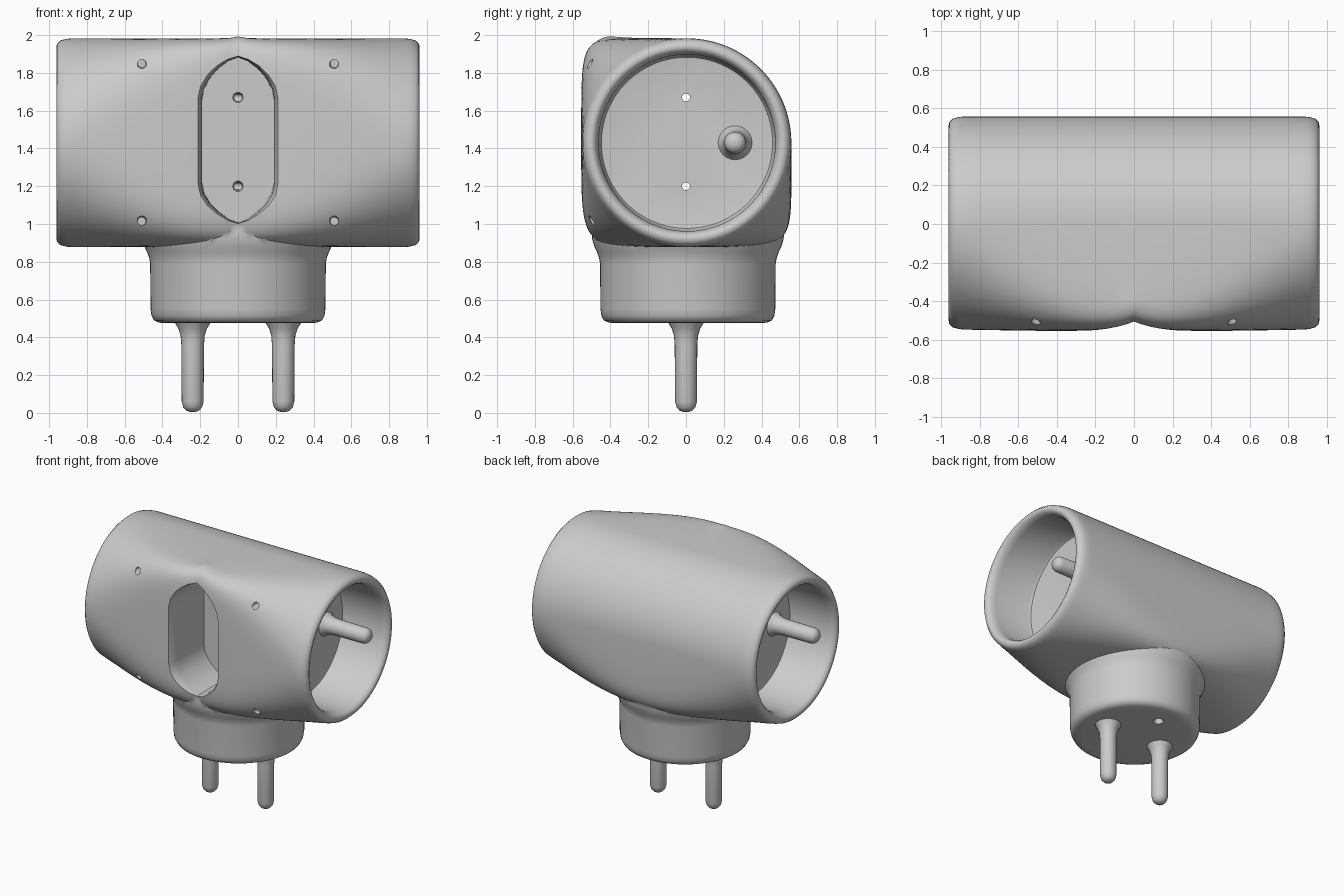
import bpy, bmesh, math
from mathutils import Matrix, Vector

cube = bpy.data.objects.get("Cube")
if cube:
    bpy.data.objects.remove(cube, do_unlink=True)

grey = bpy.data.materials.new("light grey plastic")
grey.use_nodes = True
colour = (0.6, 0.6, 0.6, 1)
grey.diffuse_color = colour
grey.node_tree.nodes["Principled BSDF"].inputs["Base Color"].default_value = colour

MID = 1.43          # height of the barrel axis
R = 0.553           # barrel radius


def loft(name, rings, matrix=Matrix()):
    """Skin a row of equal rings and cap both ends."""
    bm = bmesh.new()
    rows = [[bm.verts.new(matrix @ Vector(p)) for p in ring] for ring in rings]
    for a, b in zip(rows, rows[1:]):
        for i in range(len(a)):
            j = (i + 1) % len(a)
            bm.faces.new((a[i], a[j], b[j], b[i]))
    bm.faces.new(rows[0])
    bm.faces.new(rows[-1])
    bmesh.ops.recalc_face_normals(bm, faces=bm.faces)
    mesh = bpy.data.meshes.new(name)
    bm.to_mesh(mesh)
    bm.free()
    mesh.materials.append(grey)
    obj = bpy.data.objects.new(name, mesh)
    bpy.context.collection.objects.link(obj)
    return obj


def lathe(name, profile, matrix=Matrix(), sides=24):
    """Turn (radius, height) points about the local z axis."""
    turns = [2 * math.pi * i / sides for i in range(sides)]
    return loft(name, [[(r * math.cos(t), r * math.sin(t), h) for t in turns]
                       for r, h in profile], matrix)


def combine(target, tool, operation):
    mod = target.modifiers.new(operation, 'BOOLEAN')
    mod.operation = operation
    mod.solver = 'EXACT'
    mod.object = tool
    bpy.context.view_layer.objects.active = target
    bpy.ops.object.modifier_apply(modifier=mod.name)
    bpy.data.objects.remove(tool, do_unlink=True)


def smooth(obj, degrees=40):
    bpy.ops.object.select_all(action='DESELECT')
    obj.select_set(True)
    bpy.context.view_layer.objects.active = obj
    bpy.ops.object.shade_smooth_by_angle(angle=math.radians(degrees))


def section(x, r, bulge, count=96):
    """Barrel section: round where bulge is 0, squarer (except top back) as it grows."""
    notch = math.exp(-abs(x) / 0.11)
    points = []
    for i in range(count):
        t = 2 * math.pi * (i + 0.5) / count
        c, s = math.cos(t), math.sin(t)
        corner = 0.7071
        if s < 0:
            corner += 0.2 * bulge
        elif c < 0:
            corner += 0.225 * bulge
        n = -math.log(2) / math.log(corner)
        depth = r if c > 0 else r + 0.01 * bulge - 0.045 * notch * bulge
        crest = min(1, max(0, -3 * c)) if s > 0 else 0
        height = r + 0.017 * notch ** 2 * crest
        y = math.copysign(abs(c) ** (2 / n), c) * depth
        z = math.copysign(abs(s) ** (2 / n), s) * height
        points.append((x, y + 0.005, MID + z))
    return points


# Barrel with a round socket well sunk into each end
end = [(0.58, 0.44), (0.583, 0.453), (0.6, 0.462), (0.9, 0.468), (0.935, 0.476),
       (0.955, 0.49), (0.962, 0.505), (0.958, 0.525), (0.94, 0.542), (0.91, 0.55)]
steps = [i * 0.88 / 20 for i in range(20, -21, -1)]
rings = [section(x, r, 0) for x, r in end]
rings += [section(x, R, (1 - (x / 0.91) ** 2) ** 1.2) for x in steps]
rings += [section(-x, r, 0) for x, r in reversed(end)]
housing = loft("adapter_housing", rings)

# Round plug base, flaring into the barrel
base = [(0.38, 0.475), (0.42, 0.478), (0.445, 0.49), (0.458, 0.515), (0.463, 0.55),
        (0.465, 0.79), (0.47, 0.82), (0.481, 0.85), (0.495, 0.88), (0.507, 0.92),
        (0.51, 0.97), (0.5, 1.03)]
combine(housing, lathe("plug_base", base, Matrix.Translation((0, 0.01, 0)), 64), 'UNION')

# Pointed front recess with softened lip
side = [(0.2, 1.22), (0.2, 1.66), (0.188, 1.72), (0.155, 1.78), (0.11, 1.83), (0.055, 1.87)]
right = side + [(0, 1.89)] + [(-x, z) for x, z in reversed(side)]
low = [(0.055, 1.02), (0.11, 1.06), (0.155, 1.105), (0.188, 1.16)]
outline = right + [(-x, z) for x, z in reversed(low)] + [(0, 1.0)] + low
lip = [(-0.15, 0.95), (-0.47, 0.97), (-0.52, 1.0), (-0.55, 1.06), (-0.7, 1.3)]
recess = loft("recess_cutter", [[(x * k, y, 1.445 + (z - 1.445) * (1 + (k - 1) * 0.4))
                                 for x, z in outline] for y, k in lip])
combine(housing, recess, 'DIFFERENCE')

along_x = Matrix.Rotation(math.pi / 2, 4, 'Y')
into_y = Matrix.Rotation(-math.pi / 2, 4, 'X')


def drill(location, turn, depth, radius=0.021):
    """Straight hole with a slightly widened mouth at the location."""
    tool = lathe("drill", [(radius * 1.5, -0.06), (radius * 1.5, -0.01), (radius, 0.025),
                           (radius, depth)],
                 Matrix.Translation(location) @ turn, 10)
    combine(housing, tool, 'DIFFERENCE')


# Contact holes: through the two wells, and in the front recess
for z in (1.2, 1.67):
    drill((-0.58, 0, z), along_x, 1.3)
    drill((0, -0.15, z), into_y, 0.14)

# Screw holes in the front
for x in (-0.51, 0.51):
    drill((x, -0.52, 1.85), into_y, 0.12)
    drill((x, -0.51, 1.015), into_y, 0.12)

# Earth hole under the plug
drill((0, 0.27, 0.475), Matrix(), 0.25, 0.028)
smooth(housing)

# Pins: two below, one earth pin in each well
pin = [(0.1, -0.02), (0.09, 0.0), (0.075, 0.025), (0.064, 0.06), (0.06, 0.11),
       (0.058, 0.41), (0.05, 0.44), (0.034, 0.458), (0.012, 0.466)]
for label, x in (("left", 0.24), ("right", -0.24)):
    matrix = Matrix.Translation((x, 0, 0.47)) @ Matrix.Rotation(math.pi, 4, 'X')
    smooth(lathe(label + "_plug_pin", pin, matrix))
earth = [(r, h * 0.82) for r, h in pin]
for label, sign in (("left", 1), ("right", -1)):
    matrix = (Matrix.Translation((sign * 0.58, sign * 0.26, MID))
              @ Matrix.Rotation(sign * math.pi / 2, 4, 'Y'))
    smooth(lathe(label + "_earth_pin", earth, matrix))
